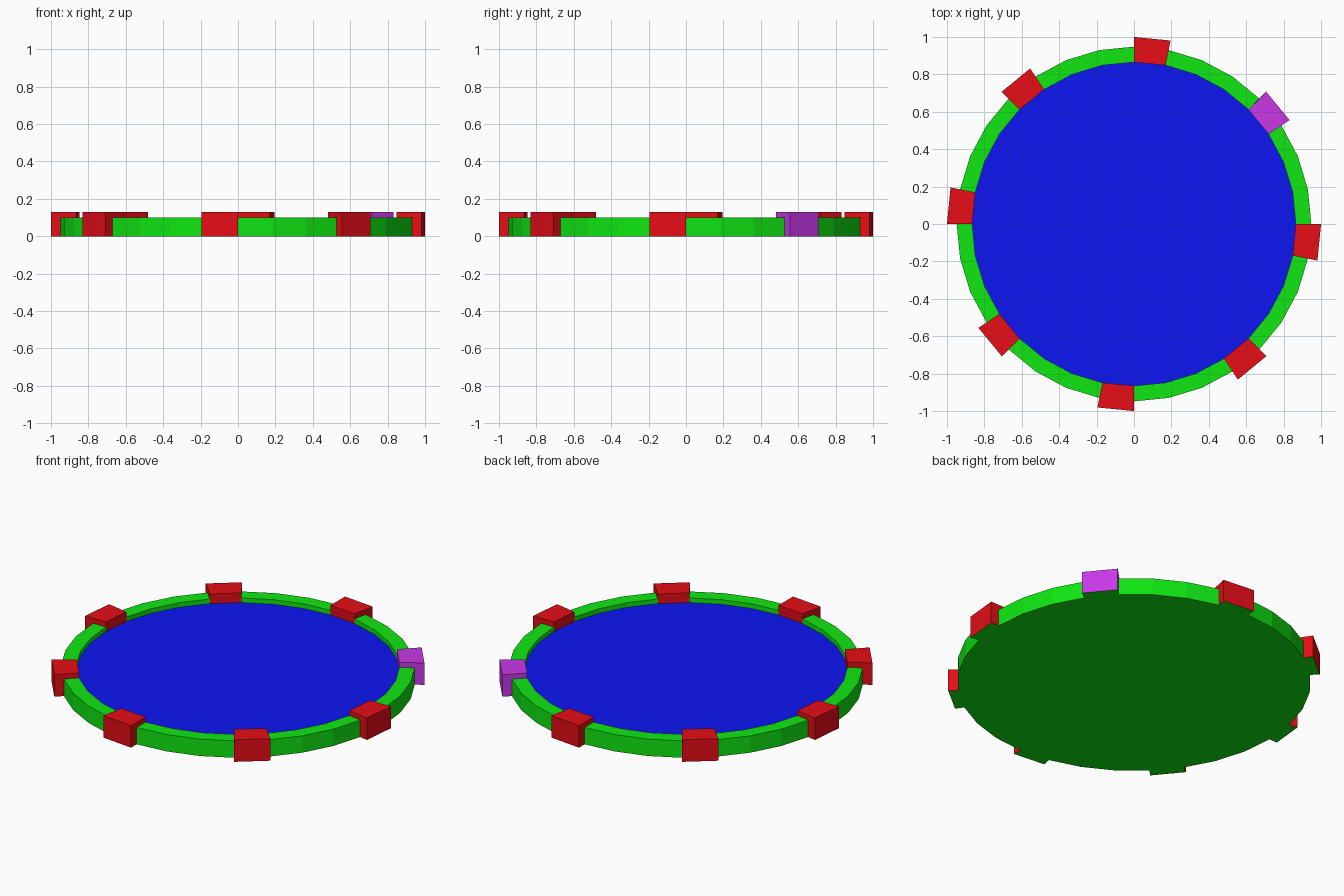
import bpy, math

if "Cube" in bpy.data.objects:
    bpy.data.objects.remove(bpy.data.objects["Cube"])

N = 32                                   # sides of the disc
RI, RO, RB = 0.865, 0.948, 1.0           # inner, rim and block radii
ZF, ZR, ZB = 0.073, 0.10, 0.13           # floor, rim and block heights


def mat(name, rgb):
    m = bpy.data.materials.new(name)
    m.diffuse_color = (*rgb, 1)
    m.use_nodes = True
    m.node_tree.nodes["Principled BSDF"].inputs["Base Color"].default_value = m.diffuse_color
    return m


green = mat("green", (0.005, 0.8, 0.006))
red = mat("red", (0.8, 0.004, 0.008))
blue = mat("blue", (0.004, 0.008, 0.9))
purple = mat("purple", (0.58, 0.04, 0.8))


def pt(i, r, z):
    # point i sides clockwise from the +x axis
    a = -2 * math.pi * i / N
    return (r * math.cos(a), r * math.sin(a), z)


def build(name, polys, mats, slots=None):
    verts, index, faces = [], {}, []
    for poly in polys:
        face = []
        for p in poly:
            key = tuple(round(c, 5) for c in p)
            if key not in index:
                index[key] = len(verts)
                verts.append(p)
            face.append(index[key])
        faces.append(face)
    me = bpy.data.meshes.new(name)
    me.from_pydata(verts, [], faces)
    for m in mats:
        me.materials.append(m)
    for f, s in zip(me.polygons, slots or [0] * len(polys)):
        f.material_index = s
    me.update()
    ob = bpy.data.objects.new(name, me)
    bpy.context.collection.objects.link(ob)


def sweep(i, profile):
    # one side's worth of faces along a radius/height profile
    return [[pt(i, *p), pt(i, *q), pt(i + 1, *q), pt(i + 1, *p)]
            for p, q in zip(profile, profile[1:])]


# rim between the blocks, plus the underside
rim = [[pt(i, RI, 0) for i in range(N)]]
for i in range(N):
    if i % 4:
        rim += sweep(i, [(RI, ZF), (RI, ZR), (RO, ZR), (RO, 0), (RI, 0)][::-1])
rim = [rim[0]] + [f[::-1] for f in rim[1:]]
build("rim", rim, [green])

# recessed floor
build("floor", [[pt(-i, RI, ZF) for i in range(N)]], [blue])

# eight blocks, one of them purple
for k in range(8):
    i = 4 * k
    faces = sweep(i, [(RI, ZF), (RI, ZB), (RB, ZB), (RB, 0), (RI, 0)])
    side = [(RI, ZR), (RI, ZB), (RB, ZB), (RB, 0), (RO, 0), (RO, ZR)]
    faces.append([pt(i, *p) for p in side][::-1])
    faces.append([pt(i + 1, *p) for p in side])
    build(f"block_{k + 1}", faces, [purple if k == 7 else red, green],
          [0, 0, 0, 1, 0, 0])
